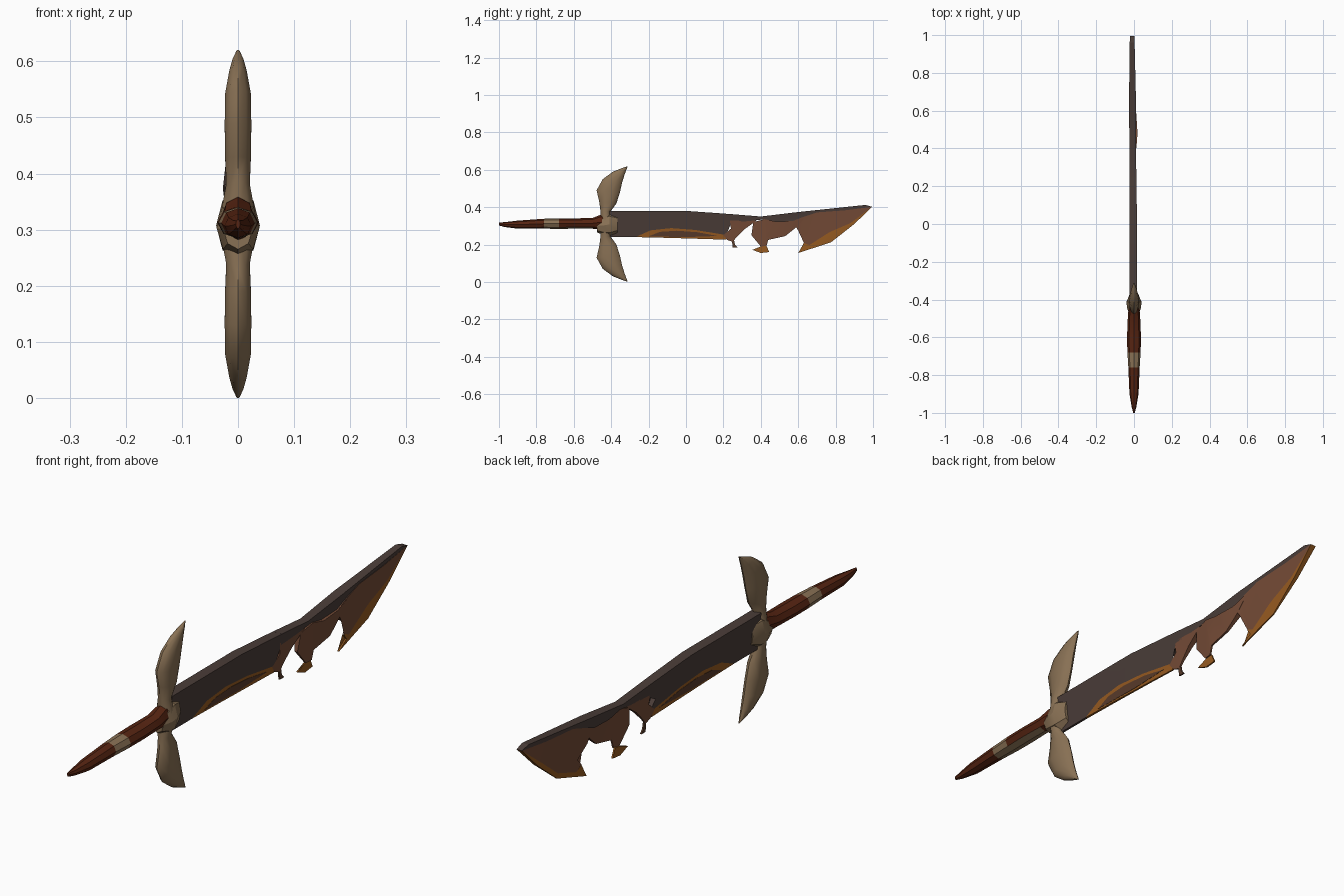
import bpy, bmesh, math
from mathutils import Vector

cube = bpy.data.objects.get("Cube")
if cube:
    bpy.data.objects.remove(cube, do_unlink=True)


def material(name, rgb):
    m = bpy.data.materials.new(name)
    m.use_nodes = True
    m.diffuse_color = (*rgb, 1)
    m.node_tree.nodes["Principled BSDF"].inputs["Base Color"].default_value = (*rgb, 1)
    return m


BONE = material("bone", (0.25, 0.165, 0.09))
STEEL = material("dark_steel", (0.07, 0.047, 0.04))
RUST = material("rust_brown", (0.18, 0.072, 0.038))
DEEP = material("deep_rust", (0.1, 0.045, 0.024))
ORANGE = material("orange_rust", (0.31, 0.105, 0.015))
LEATHER = material("red_leather", (0.095, 0.018, 0.006))


def finish(name, bm, mats, angle):
    bmesh.ops.recalc_face_normals(bm, faces=bm.faces)
    me = bpy.data.meshes.new(name)
    bm.to_mesh(me)
    bm.free()
    for m in mats:
        me.materials.append(m)
    ob = bpy.data.objects.new(name, me)
    bpy.context.collection.objects.link(ob)
    bpy.ops.object.select_all(action='DESELECT')
    ob.select_set(True)
    bpy.context.view_layer.objects.active = ob
    bpy.ops.object.shade_smooth_by_angle(angle=math.radians(angle))
    return ob


def loft(name, rings, mats, sides=8, angle=40, flip=False, rule=None):
    """Skin oval rings, each given by two opposite (y, z) points and an x radius."""
    bm = bmesh.new()
    loops = []
    for a, b, rx in rings:
        a, b = Vector((0, *a)), Vector((0, *b))
        loop = []
        for i in range(sides):
            t = math.tau * i / sides
            p = (a + b) / 2 + (a - b) / 2 * math.cos(t)
            p.x = rx * math.sin(t)
            if flip:
                p.z = 0.62 - p.z
            loop.append(bm.verts.new(p))
        loops.append(loop)
    for l, n in zip(loops, loops[1:]):
        for i in range(sides):
            j = (i + 1) % sides
            bm.faces.new((l[i], l[j], n[j], n[i]))
    bm.faces.new(loops[0])
    bm.faces.new(loops[-1])
    if rule:
        for f in bm.faces:
            f.material_index = rule(f.calc_center_median())
    return finish(name, bm, mats, angle)


def half_thickness(y, z):
    wedge = max(0.003, 0.004 + 0.016 * (z - 0.235) / 0.145)
    return wedge * min(1, (1.4 - y) / 0.8)


def slab(name, outline, mat, bulge=0.0, extra=0.0):
    """Blade piece from a (y, z) outline, thick at the spine and thin at the edge."""
    bm = bmesh.new()
    sides = []
    for s in (-1, 1):
        loop = []
        for y, z in outline:
            x = -0.004 - 0.006 * max(0, y) + s * (half_thickness(y, z) + extra)
            x += bulge * max(0, 1 - abs(y - 0.5) / 0.13)
            loop.append(bm.verts.new((x, y, z)))
        sides.append(loop)
    n = len(outline)
    for i in range(n):
        j = (i + 1) % n
        bm.faces.new((sides[0][i], sides[0][j], sides[1][j], sides[1][i]))
    caps = [bm.faces.new(l) for l in sides]
    bmesh.ops.triangulate(bm, faces=caps)
    return finish(name, bm, [mat], 20)


# Grip: leather wrap with a bone band and bone underside
grip = [(-1, .318, .302, .004), (-.97, .32, .294, .012), (-.9, .328, .285, .024),
        (-.76, .338, .285, .03), (-.68, .34, .284, .035), (-.6, .34, .285, .037),
        (-.5, .342, .285, .033), (-.46, .358, .28, .03), (-.42, .362, .275, .028)]


def grip_rule(c):
    band = -.76 < c.y < -.68
    underside = c.z < .298 and -.76 < c.y < -.5
    return 1 if band or underside else 0


loft("grip", [((y, t), (y, b), r) for y, t, b, r in grip], [LEATHER, BONE],
     angle=25, rule=grip_rule)

# Guard: collar and two curved horns
collar = [(-.475, .335, .265, .026), (-.44, .355, .25, .038),
          (-.41, .37, .245, .039), (-.365, .355, .262, .02)]
loft("guard_collar", [((y, t), (y, b), r) for y, t, b, r in collar], [BONE], angle=25)

horn = [((-.455, .33), (-.40, .33), .032), ((-.458, .385), (-.405, .375), .022),
        ((-.464, .43), (-.372, .42), .024), ((-.478, .49), (-.353, .48), .025),
        ((-.445, .55), (-.342, .53), .024), ((-.39, .59), (-.328, .575), .016),
        ((-.35, .606), (-.318, .602), .01), ((-.318, .617), (-.311, .62), .003)]
for name, flip in (("upper_horn", False), ("lower_horn", True)):
    loft(name, horn, [BONE], sides=10, flip=flip)

# Blade: solid body, with its lower border following the rusted crescent
arc = [(.21, .252), (.05, .278), (-.08, .288), (-.19, .276), (-.27, .24)]
slab("blade_body", [(-.41, .24), (-.41, .38), (0, .38), (.2, .366), (.25, .362),
                    (.24, .31), (.2, .29), (.22, .265)] + arc, STEEL)
slab("edge_crescent", arc + [(-.1, .236), (.1, .23), (.215, .226)], ORANGE)
slab("crescent_pit", [(-.2, .244), (-.14, .268), (-.05, .274), (.06, .266),
                      (.17, .246), (.0, .24)], DEEP, extra=.001)

# Spine running to the tip
slab("blade_spine", [(.24, .363), (.4, .35), (.6, .374), (.96, .412), (.995, .402),
                     (.85, .383), (.7, .372), (.62, .345), (.57, .325), (.48, .322),
                     (.42, .335), (.33, .325), (.24, .32)], STEEL)

# Broken rusted fragments along the edge
slab("inner_fragment", [(.235, .33), (.33, .326), (.38, .33), (.31, .28), (.27, .24),
                        (.25, .215), (.22, .225), (.2, .25), (.24, .285)], RUST)
slab("splinter", [(.245, .225), (.258, .22), (.262, .2), (.275, .185), (.25, .185)], DEEP)
slab("middle_fragment", [(.36, .32), (.42, .336), (.48, .323), (.57, .326), (.64, .345),
                         (.58, .285), (.53, .245), (.44, .225), (.43, .192), (.4, .19),
                         (.35, .25)], RUST, bulge=.014)
slab("middle_hook", [(.4, .19), (.43, .194), (.445, .16), (.4, .155), (.355, .172),
                     (.385, .178)], ORANGE)
slab("tip_fragment", [(.57, .325), (.62, .345), (.7, .372), (.85, .383), (.995, .402),
                      (.88, .315), (.77, .23), (.66, .192), (.63, .21), (.655, .235),
                      (.6, .275)], RUST, bulge=.012)
slab("tip_edge", [(.63, .208), (.66, .192), (.77, .23), (.88, .315), (.995, .402),
                  (.9, .31), (.775, .212), (.6, .155), (.645, .185)], ORANGE)
